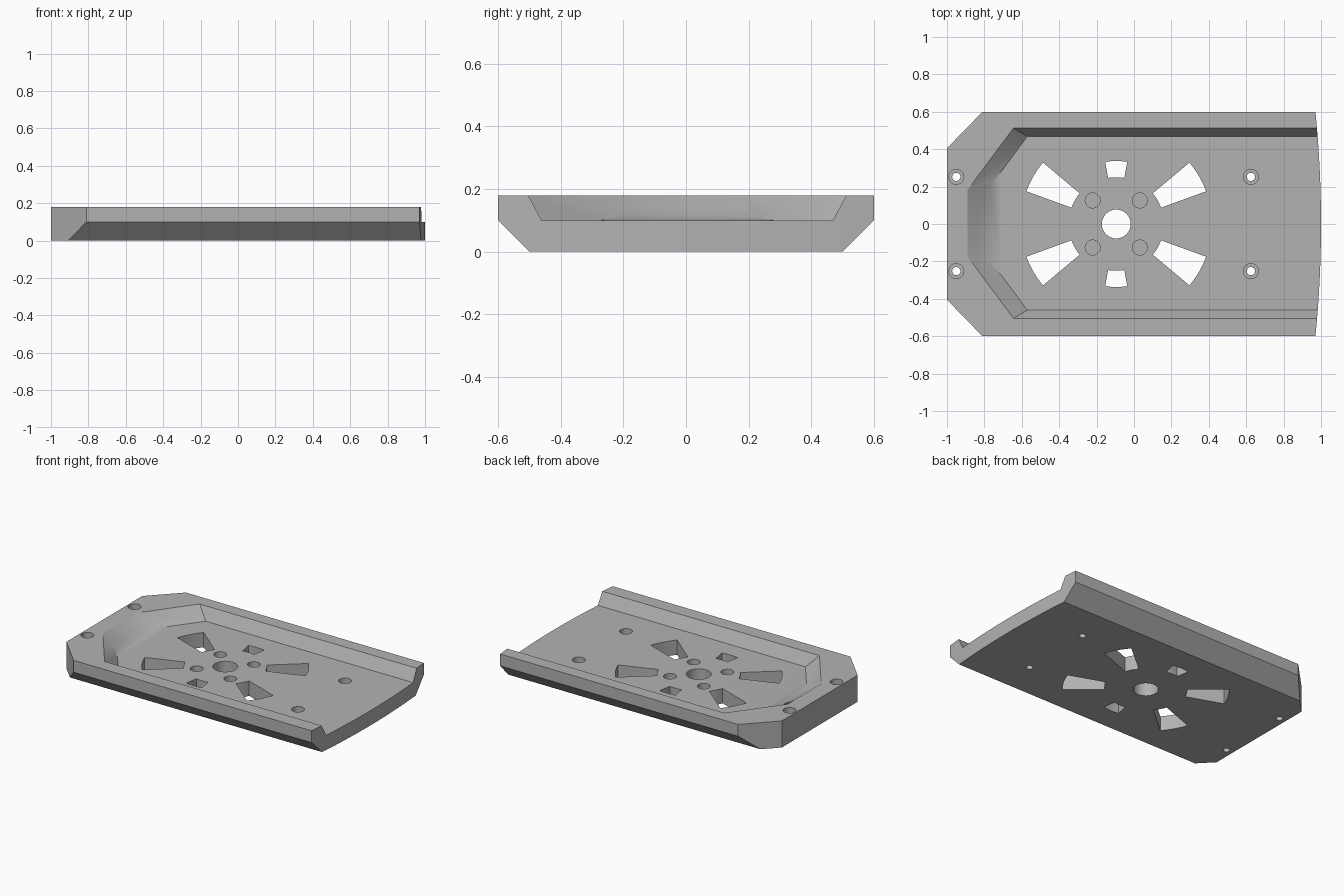
import bpy
import bmesh
import math
from mathutils import Matrix, Vector

if "Cube" in bpy.data.objects:
    bpy.data.objects.remove(bpy.data.objects["Cube"])

grey = bpy.data.materials.new("plate grey")
grey.diffuse_color = (0.45, 0.45, 0.45, 1)
grey.use_nodes = True
grey.node_tree.nodes["Principled BSDF"].inputs["Base Color"].default_value = grey.diffuse_color


def make(name, bm):
    bmesh.ops.recalc_face_normals(bm, faces=bm.faces)
    me = bpy.data.meshes.new(name)
    bm.to_mesh(me)
    bm.free()
    ob = bpy.data.objects.new(name, me)
    bpy.context.collection.objects.link(ob)
    me.materials.append(grey)
    return ob


def loft(name, low, high):
    """Solid between two matching rings of 3D points."""
    bm = bmesh.new()
    a = [bm.verts.new(p) for p in low]
    b = [bm.verts.new(p) for p in high]
    bm.faces.new(a[::-1])
    bm.faces.new(b)
    n = len(a)
    for i in range(n):
        j = (i + 1) % n
        bm.faces.new((a[i], a[j], b[j], b[i]))
    return make(name, bm)


def prism(name, pts, z0, z1):
    return loft(name, [(x, y, z0) for x, y in pts], [(x, y, z1) for x, y in pts])


def boolean(ob, cutter, operation):
    mod = ob.modifiers.new("bool", 'BOOLEAN')
    mod.operation = operation
    mod.solver = 'EXACT'
    mod.object = cutter
    bpy.context.view_layer.objects.active = ob
    bpy.ops.object.modifier_apply(modifier=mod.name)
    bpy.data.objects.remove(cutter)


def circle(cx, cy, r, n=32):
    return [(cx + r * math.cos(2 * math.pi * i / n),
             cy + r * math.sin(2 * math.pi * i / n)) for i in range(n)]


CX = -0.095  # centre of the hole pattern


def sector(angle, half, r0, r1, n=8):
    steps = [math.radians(angle - half + 2 * half * i / n) for i in range(n + 1)]
    arc = [(r1, t) for t in steps] + [(r0, t) for t in reversed(steps)]
    return [(CX + r * math.cos(t), r * math.sin(t)) for r, t in arc]


# Body: outline with clipped corners and a bowed end, on a chamfered section
bow = [(1.0 - 0.03 * (y / 0.6) ** 2, y) for y in [0.6 * i / 8 for i in range(-8, 9)]]
outline = bow + [(-0.81, 0.6), (-1, 0.405), (-1, -0.405), (-0.81, -0.6)]
body = prism("tray_body", outline, 0, 0.18)
section = [(-0.5, -0.0), (0.5, 0), (0.6, 0.1), (0.6, 0.3), (-0.6, 0.3), (-0.6, 0.1)]
section = [(y * 1.0, z) for y, z in section]
boolean(body, loft("section_cutter", [(-1.2, y, z) for y, z in section],
                   [(1.2, y, z) for y, z in section]), 'INTERSECT')


# Pocket: sloped side walls narrowing toward a ramp
def pocket_ring(z):
    t = (z - 0.1) / 0.08
    w, x, tip = 0.465 + 0.043 * t, -0.57 - 0.075 * t, -0.915 - 0.107 * t
    s = 0.004
    return [(1.2, -w + s, z), (1.2, w + s, z), (x, w + s, z), (tip, s, z), (x, -w + s, z)]


pocket = loft("pocket_cutter", pocket_ring(0.1), pocket_ring(0.26))
ramp = [(-1.018, 0.26), (-0.89, 0.18), (-0.81, 0.13), (-0.765, 0.109), (-0.71, 0.1),
        (1.3, 0.1), (1.3, 0.26)]
ramp[4:6] = [(-0.71, 0.1), (1.3, 0.1)]
boolean(pocket, loft("ramp_cutter", [(x, -0.8, z) for x, z in ramp],
                     [(x, 0.8, z) for x, z in ramp]), 'INTERSECT')
boolean(body, pocket, 'DIFFERENCE')

# Through holes: hub, wide vents and narrow vents
cuts = [(circle(CX, 0, 0.077, 48), -0.1)]
cuts += [(sector(a, 10, 0.255, 0.511), -0.1) for a in (30, 150, 210, 330)]
cuts += [(sector(a, 10, 0.25, 0.337), -0.1) for a in (90, 270)]
# Blind sockets around the hub
cuts += [(circle(CX + sx * 0.126, sy * 0.126, 0.04), 0.05) for sx in (-1, 1) for sy in (-1, 1)]
# Counterbored screw holes
for x in (-0.95, 0.625):
    for y in (-0.252, 0.252):
        cuts += [(circle(x, y, 0.04), 0.05), (circle(x, y, 0.022), -0.1)]
for pts, z0 in cuts:
    boolean(body, prism("hole_cutter", pts, z0, 0.4), 'DIFFERENCE')

# Smooth the curved walls, keep the edges sharp
bpy.ops.object.select_all(action='DESELECT')
body.select_set(True)
bpy.context.view_layer.objects.active = body
bpy.ops.object.shade_smooth_by_angle(angle=math.radians(28))
